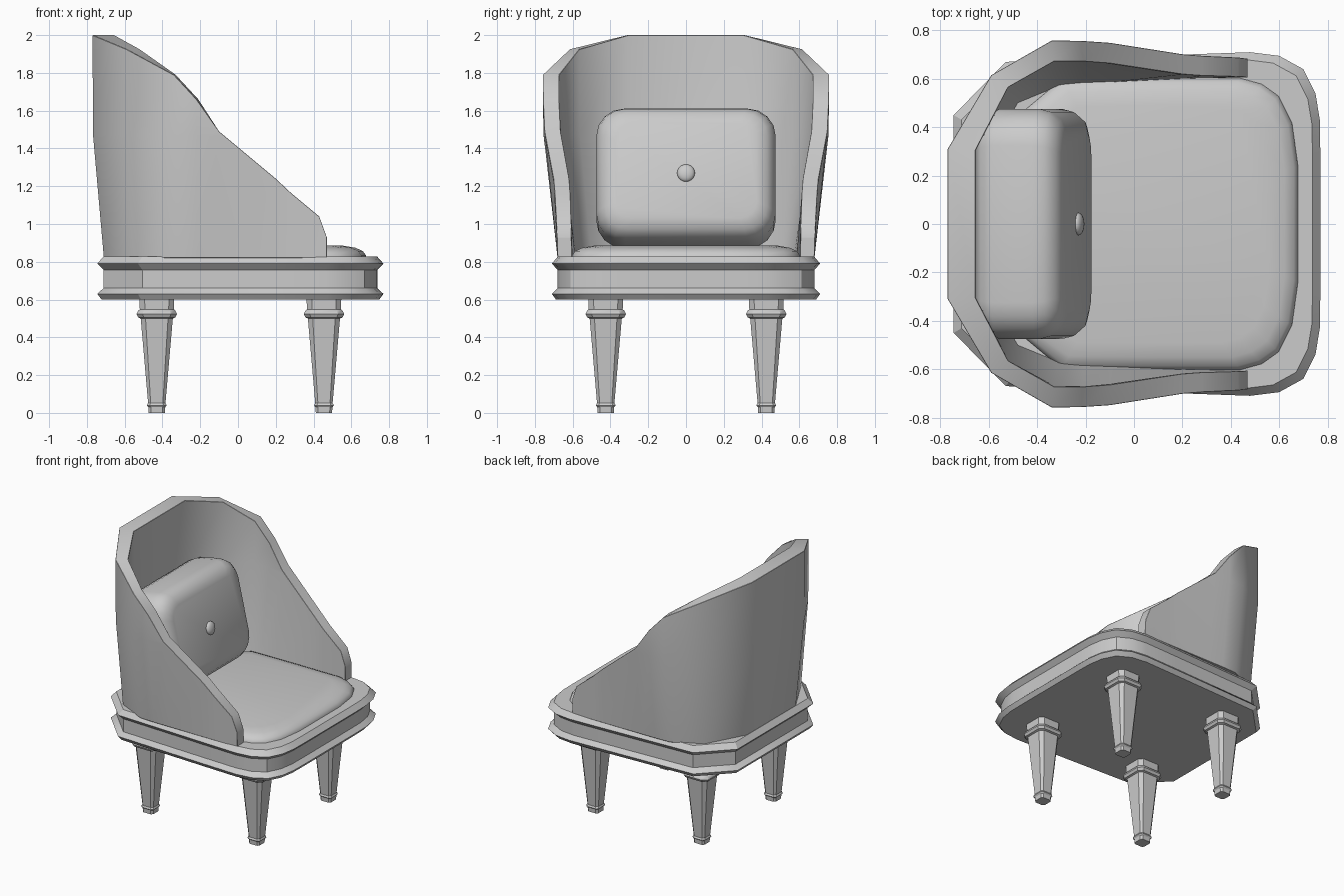
import bpy, bmesh, math
from mathutils import Vector, Matrix

if "Cube" in bpy.data.objects:
    bpy.data.objects.remove(bpy.data.objects["Cube"])


def finish(name, bm, angle=30):
    bmesh.ops.recalc_face_normals(bm, faces=bm.faces)
    me = bpy.data.meshes.new(name)
    bm.to_mesh(me)
    bm.free()
    ob = bpy.data.objects.new(name, me)
    bpy.context.collection.objects.link(ob)
    bpy.ops.object.select_all(action='DESELECT')
    ob.select_set(True)
    bpy.context.view_layer.objects.active = ob
    bpy.ops.object.shade_smooth_by_angle(angle=math.radians(angle))
    return ob


def loft(name, rings, angle=30, closed=True):
    """Join equal-length point loops with quads and cap both ends."""
    bm = bmesh.new()
    vs = [[bm.verts.new(p) for p in r] for r in rings]
    n = len(rings[0])
    for a, b in zip(vs, vs[1:]):
        for i in range(n):
            j = (i + 1) % n
            bm.faces.new((a[i], a[j], b[j], b[i]))
    bm.faces.new(vs[0])
    bm.faces.new(vs[-1])
    return finish(name, bm, angle)


def mirror_y(half):
    return half + [(x, -y) for x, y in reversed(half)]


def plan_rings(outline, levels, cx=0.0):
    """Stack a plan outline at (scale, z) levels."""
    return [[(cx + (x - cx) * s, y * s, z) for x, y in outline] for s, z in levels]


# base: moulded plinth with two rims and a recess
base = mirror_y([(0.77, 0.3), (0.768, 0.43), (0.75, 0.54), (0.70, 0.64), (0.60, 0.695),
                 (0.48, 0.71), (0.2, 0.70), (-0.53, 0.67), (-0.745, 0.45)])
loft("base", plan_rings(base, [(0.97, 0.60), (1, 0.63), (0.957, 0.66), (0.957, 0.757),
                               (1, 0.79), (0.957, 0.827)], 0.012))

# seat cushion
seat = mirror_y([(0.68, 0.24), (0.655, 0.42), (0.60, 0.53), (0.53, 0.58), (0.44, 0.605),
                 (0.1, 0.605), (-0.3, 0.6), (-0.6, 0.35)])
loft("seat_cushion", plan_rings(seat, [(1, 0.81), (0.995, 0.835), (0.97, 0.857),
                                       (0.91, 0.874), (0.81, 0.885)], 0.04), 40)

# wrap-around shell: outer base, outer top, inner base, inner top, rim height
stations = [
    ((-0.71, 0.29), (-0.77, 0.31), (-0.62, 0.26), (-0.655, 0.305), 2.0),
    ((-0.555, 0.575), (-0.59, 0.615), (-0.48, 0.50), (-0.52, 0.565), 1.925),
    ((-0.34, 0.675), (-0.34, 0.758), (-0.31, 0.57), (-0.33, 0.672), 1.79),
    ((-0.22, 0.68), (-0.22, 0.757), (-0.21, 0.58), (-0.21, 0.672), 1.66),
    ((-0.1, 0.68), (-0.1, 0.75), (-0.1, 0.585), (-0.1, 0.665), 1.49),
    ((0.2, 0.68), (0.2, 0.715), (0.2, 0.60), (0.2, 0.63), 1.24),
    ((0.28, 0.68), (0.28, 0.71), (0.28, 0.603), (0.28, 0.622), 1.165),
    ((0.43, 0.68), (0.43, 0.705), (0.43, 0.605), (0.43, 0.615), 1.04),
    ((0.47, 0.68), (0.47, 0.70), (0.47, 0.605), (0.47, 0.612), 0.93),
]


def section(st, side):
    ob, ot, ib, it, top = st
    zs = [0.82, 0.82 + (min(top, 1.5) - 0.82) * 0.96, top]

    def at(lo, hi, z):
        p = Vector(lo).lerp(Vector(hi), min(1, (z - 0.82) / 0.68))
        return (p.x, p.y * side, z)
    return [at(ob, ot, z) for z in zs] + [at(ib, it, z) for z in reversed(zs)]


shell = loft("back_shell", [section(s, 1) for s in reversed(stations)]
             + [section(s, -1) for s in stations], 35)
bev = shell.modifiers.new("rim_bevel", 'BEVEL')
bev.width = 0.022
bev.segments = 1
bev.limit_method = 'ANGLE'
bev.angle_limit = math.radians(50)


# back pillow: rounded rectangle lofted along a tilted axis
tilt = math.radians(13)
front = Vector((-0.235, 0, 1.285))
normal = Vector((math.cos(tilt), 0, math.sin(tilt)))
up = Vector((-math.sin(tilt), 0, math.cos(tilt)))


def pillow_ring(depth, inset):
    pts, r = [], 0.15 - inset * 0.6
    for q, (sy, sz) in enumerate([(1, 1), (-1, 1), (-1, -1), (1, -1)]):
        for k in range(5):
            a = math.radians(90 * q + 22.5 * k)
            y = sy * (0.475 - inset - r) + r * math.cos(a)
            z = sz * (0.36 - inset - r) + r * math.sin(a)
            pts.append(front + normal * depth + Vector((0, y, 0)) + up * z)
    return pts


loft("back_pillow", [pillow_ring(d, i) for d, i in
                     [(-0.36, 0.06), (-0.33, 0.015), (-0.28, 0), (-0.11, 0), (-0.06, 0.013),
                      (-0.02, 0.045), (0, 0.10)]], 50)

# pillow button
bm = bmesh.new()
bmesh.ops.create_uvsphere(bm, u_segments=16, v_segments=10, radius=0.047)
bmesh.ops.transform(bm, verts=bm.verts, matrix=Matrix.Translation((-0.23, 0, 1.27))
                    @ Matrix.Rotation(-tilt, 4, 'Y') @ Matrix.Diagonal((0.5, 1, 1, 1)))
finish("pillow_button", bm, 60)


# legs: tapered chamfered squares with collar and foot ring
def leg_ring(cx, cy, h, z):
    c = h * 0.7
    return [(cx + x, cy + y, z) for x, y in
            [(h, -c), (h, c), (c, h), (-c, h), (-h, c), (-h, -c), (-c, -h), (c, -h)]]


profile = [(0.043, 0), (0.045, 0.03), (0.053, 0.04), (0.046, 0.052), (0.085, 0.50),
           (0.098, 0.505), (0.107, 0.523), (0.098, 0.542), (0.09, 0.548), (0.092, 0.61)]
for label, x in (("back", -0.43), ("front", 0.455)):
    for side, y in (("left", 0.425), ("right", -0.425)):
        loft(f"{label}_{side}_leg", [leg_ring(x, y, h, z) for h, z in profile])
